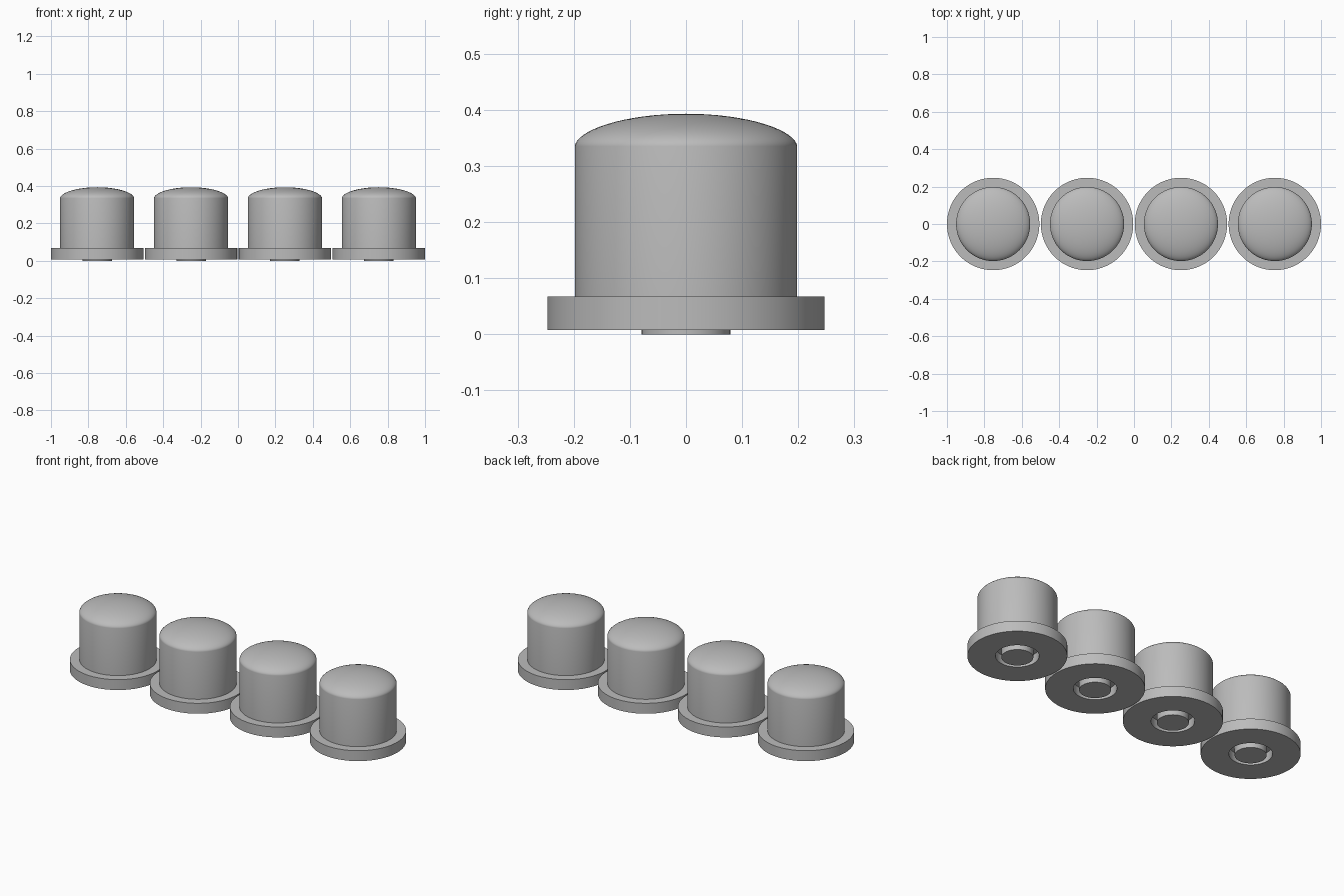
import bpy, bmesh, math

cube = bpy.data.objects.get("Cube")
if cube:
    bpy.data.objects.remove(cube, do_unlink=True)

grey = bpy.data.materials.new("plain_grey")
grey.use_nodes = True
grey.diffuse_color = (0.5, 0.5, 0.5, 1)
grey.node_tree.nodes["Principled BSDF"].inputs["Base Color"].default_value = (0.5, 0.5, 0.5, 1)


def lathe(name, profile, x, closed=False, sides=96):
    """Spin an (r, z) profile about the vertical axis."""
    bm = bmesh.new()
    verts = [bm.verts.new((r, 0, z)) for r, z in profile]
    edges = [bm.edges.new(pair) for pair in zip(verts, verts[1:])]
    if closed:
        edges.append(bm.edges.new((verts[-1], verts[0])))
    bmesh.ops.spin(bm, geom=verts + edges, axis=(0, 0, 1), cent=(0, 0, 0),
                   angle=math.tau, steps=sides)
    bmesh.ops.remove_doubles(bm, verts=bm.verts, dist=0.0001)
    bmesh.ops.recalc_face_normals(bm, faces=bm.faces)
    mesh = bpy.data.meshes.new(name)
    bm.to_mesh(mesh)
    bm.free()
    mesh.materials.append(grey)
    obj = bpy.data.objects.new(name, mesh)
    bpy.context.collection.objects.link(obj)
    obj.location.x = x
    bpy.ops.object.select_all(action="DESELECT")
    obj.select_set(True)
    bpy.context.view_layer.objects.active = obj
    bpy.ops.object.shade_smooth_by_angle(angle=math.radians(35))


# Domed cap: straight wall, then a flattened elliptical crown
CAP_R, WALL_TOP, CROWN = 0.198, 0.335, 0.058
dome = [(CAP_R * math.cos(a), WALL_TOP + CROWN * math.sin(a) ** 1.1)
        for a in (i * math.pi / 32 for i in range(16))]
cap = [(CAP_R, 0.067)] + dome + [(0, WALL_TOP + CROWN)]

# Flange with a ring-shaped recess in its underside
flange = [(0.108, 0.008), (0.247, 0.008), (0.247, 0.067), (CAP_R, 0.067)]
recess = [(0.108, 0.008), (0.108, 0.058), (0.079, 0.058)]

# Stem that stands slightly below the flange
stem = [(0.079, 0.058), (0.079, 0), (0, 0)]

for i in range(4):
    x = -0.753 + i * 0.502
    lathe(f"button_cap_{i + 1}", cap, x)
    lathe(f"button_flange_{i + 1}", recess[::-1] + flange[1:], x)
    lathe(f"button_stem_{i + 1}", stem, x)
